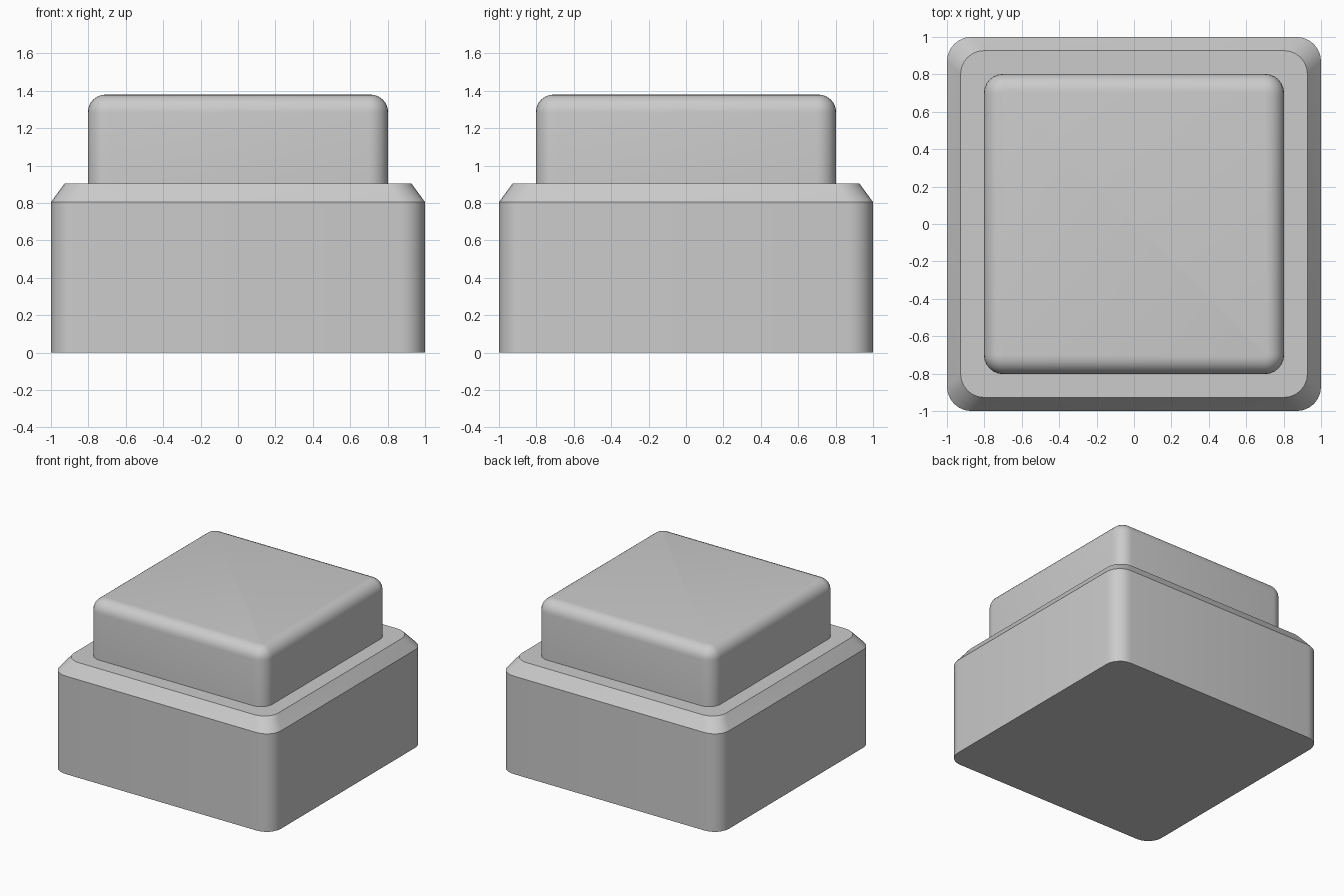
import bpy, bmesh
from math import cos, sin, pi, radians

if "Cube" in bpy.data.objects:
    bpy.data.objects.remove(bpy.data.objects["Cube"])


def rounded_square(half, radius, segs=6):
    pts = []
    c = half - radius
    for q, (sx, sy) in enumerate([(1, 1), (-1, 1), (-1, -1), (1, -1)]):
        for i in range(segs + 1):
            a = (q + i / segs) * pi / 2
            pts.append((sx * c + radius * cos(a), sy * c + radius * sin(a)))
    return pts


def loft(name, sections, angle):
    """Stack rounded squares given as (z, half width, corner radius)."""
    bm = bmesh.new()
    rings = [[bm.verts.new((x, y, z)) for x, y in rounded_square(h, r)]
             for z, h, r in sections]
    for lo, hi in zip(rings, rings[1:]):
        n = len(lo)
        for i in range(n):
            j = (i + 1) % n
            bm.faces.new((lo[i], lo[j], hi[j], hi[i]))
    bm.faces.new(rings[0][::-1])
    bm.faces.new(rings[-1])
    mesh = bpy.data.meshes.new(name)
    bm.to_mesh(mesh)
    bm.free()
    obj = bpy.data.objects.new(name, mesh)
    bpy.context.collection.objects.link(obj)
    bpy.ops.object.select_all(action='DESELECT')
    obj.select_set(True)
    bpy.context.view_layer.objects.active = obj
    bpy.ops.object.shade_smooth_by_angle(angle=radians(angle))
    return obj


# Base housing with a chamfered upper rim
loft("base", [(0, 1, 0.13), (0.805, 1, 0.13), (0.905, 0.927, 0.125)], 30)

# Button cap with rounded top edges
fillet, steps, top = 0.095, 6, 1.38
cap = [(0.9, 0.803, 0.105)]
for k in range(steps + 1):
    a = k / steps * pi / 2
    inset = fillet * (1 - cos(a))
    cap.append((top - fillet + fillet * sin(a), 0.803 - inset, 0.105 - inset))
loft("button_cap", cap, 40)
